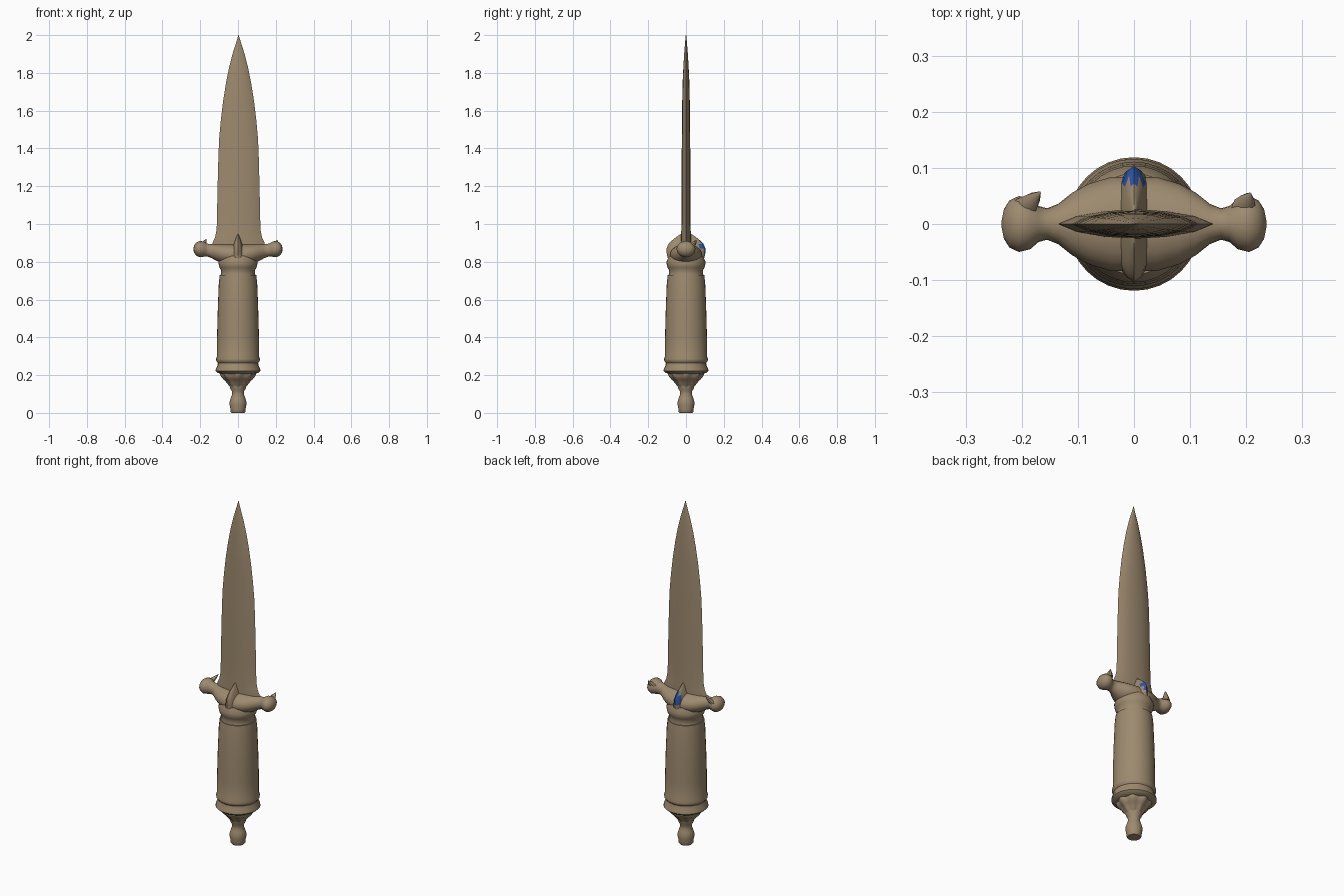
import bpy, bmesh, math
from mathutils import Vector

if "Cube" in bpy.data.objects:
    bpy.data.objects.remove(bpy.data.objects["Cube"])


def material(name, rgb):
    m = bpy.data.materials.new(name)
    m.diffuse_color = (*rgb, 1)
    m.use_nodes = True
    m.node_tree.nodes["Principled BSDF"].inputs["Base Color"].default_value = m.diffuse_color
    return m


BRONZE = material("aged bronze", (0.34, 0.255, 0.16))
BLUE = material("blue spot", (0.03, 0.09, 0.38))


def loft(name, rings, angle=40, mats=(BRONZE,)):
    """Skin a list of equal-length point rings and cap both ends."""
    bm = bmesh.new()
    rows = [[bm.verts.new(p) for p in r] for r in rings]
    n = len(rows[0])
    for a, b in zip(rows, rows[1:]):
        for i in range(n):
            j = (i + 1) % n
            bm.faces.new((a[i], a[j], b[j], b[i]))
    bm.faces.new(rows[0])
    bm.faces.new(rows[-1])
    bmesh.ops.recalc_face_normals(bm, faces=bm.faces)
    me = bpy.data.meshes.new(name)
    bm.to_mesh(me)
    bm.free()
    ob = bpy.data.objects.new(name, me)
    bpy.context.collection.objects.link(ob)
    for m in mats:
        me.materials.append(m)
    bpy.ops.object.select_all(action='DESELECT')
    ob.select_set(True)
    bpy.context.view_layer.objects.active = ob
    bpy.ops.object.shade_smooth_by_angle(angle=math.radians(angle))
    return ob


def circle(n):
    return [(math.cos(2 * math.pi * i / n), math.sin(2 * math.pi * i / n), 2 * math.pi * i / n)
            for i in range(n)]


def turned(name, profile, n=32, lobes=0, depth=0.0):
    """Turn an (r, z) profile around z, optionally with leafy lobes."""
    return loft(name, [[(r * c * (1 + depth * math.cos(lobes * a)),
                         r * s * (1 + depth * math.cos(lobes * a)), z)
                        for c, s, a in circle(n)] for r, z in profile])


# blade: flattened diamond section tapering to the point (z, half width, half thickness)
blade = [(0.84, .13, .026), (0.90, .138, .026), (0.93, .124, .026), (0.97, .116, .025),
         (1.05, .114, .024), (1.2, .111, .024), (1.35, .107, .023), (1.45, .103, .022),
         (1.55, .094, .021), (1.65, .082, .02), (1.75, .066, .018), (1.83, .050, .014),
         (1.9, .032, .010), (1.96, .013, .005), (2.0, .001, .001)]
section = [(1, 0), (.75, .55), (.4, .88), (0, 1), (-.4, .88), (-.75, .55),
           (-1, 0), (-.75, -.55), (-.4, -.88), (0, -1), (.4, -.88), (.75, -.55)]
loft("blade", [[(x * w + .003, y * t, z) for x, y in section] for z, w, t in blade])

# grip with collar at the top and ring at the bottom
turned("grip", [(.085, .205), (.108, .212), (.119, .222), (.117, .235), (.108, .252),
                (.107, .265), (.115, .275), (.116, .285), (.111, .30), (.111, .4),
                (.107, .55), (.102, .68), (.099, .71), (.097, .73)])
turned("collar", [(.093, .72), (.091, .735), (.089, .755), (.097, .768), (.101, .78),
                  (.104, .80), (.09, .83)])

# pommel: leafy cup and turned knob
turned("pommel_cup", [(.03, .125), (.042, .14), (.056, .158), (.066, .172), (.074, .178),
                      (.083, .19), (.09, .203), (.088, .218)], 48, 8, .06)
turned("pommel_knob", [(.034, 0), (.039, .006), (.040, .02), (.044, .04), (.044, .06),
                       (.038, .08), (.032, .095), (.033, .115), (.041, .13), (.044, .145)])

# cross guard, lofted sideways from end knob to end knob (x, centre z, half y, half z)
half = [(0, .838, .084, .055), (.04, .838, .084, .056), (.08, .842, .072, .052),
        (.11, .848, .056, .045), (.135, .855, .036, .038), (.155, .86, .028, .034),
        (.17, .864, .032, .035), (.185, .867, .045, .041), (.205, .867, .050, .043),
        (.222, .867, .042, .034), (.232, .867, .026, .020), (.236, .867, .006, .006)]
stations = [(-x, z, ry, rz) for x, z, ry, rz in reversed(half[1:])] + half
loft("cross_guard", [[(x, c * ry, z + s * rz) for c, s, a in circle(20)]
                     for x, z, ry, rz in stations], 60)

# small curled leaf tips on the guard knobs
for side, tip in ((-1, (-.168, .056, .92)), (1, (.207, .054, .915))):
    base, tip = Vector((side * .195, .028, .885)), Vector(tip)
    loft("leaf_tip", [[base.lerp(tip, f) + Vector((c * r, s * r, 0)) for c, s, a in circle(8)]
                      for f, r in ((0, .022), (.5, .014), (1, .002))])

# pointed leaf hugging the blade front and back, with the blue spot behind
leaf = [(.795, .05, .088), (.82, .045, .097), (.845, .036, .102), (.87, .030, .103),
        (.895, .023, .093), (.915, .016, .072), (.932, .010, .050), (.948, .003, .026)]
ob = loft("centre_leaf", [[(c * rx, s * ry, z) for c, s, a in circle(16)]
                          for z, rx, ry in leaf], 50, (BRONZE, BLUE))
for p in ob.data.polygons:
    if p.center.y > .07 and .845 < p.center.z < .91 and -.025 < p.center.x < .015:
        p.material_index = 1
